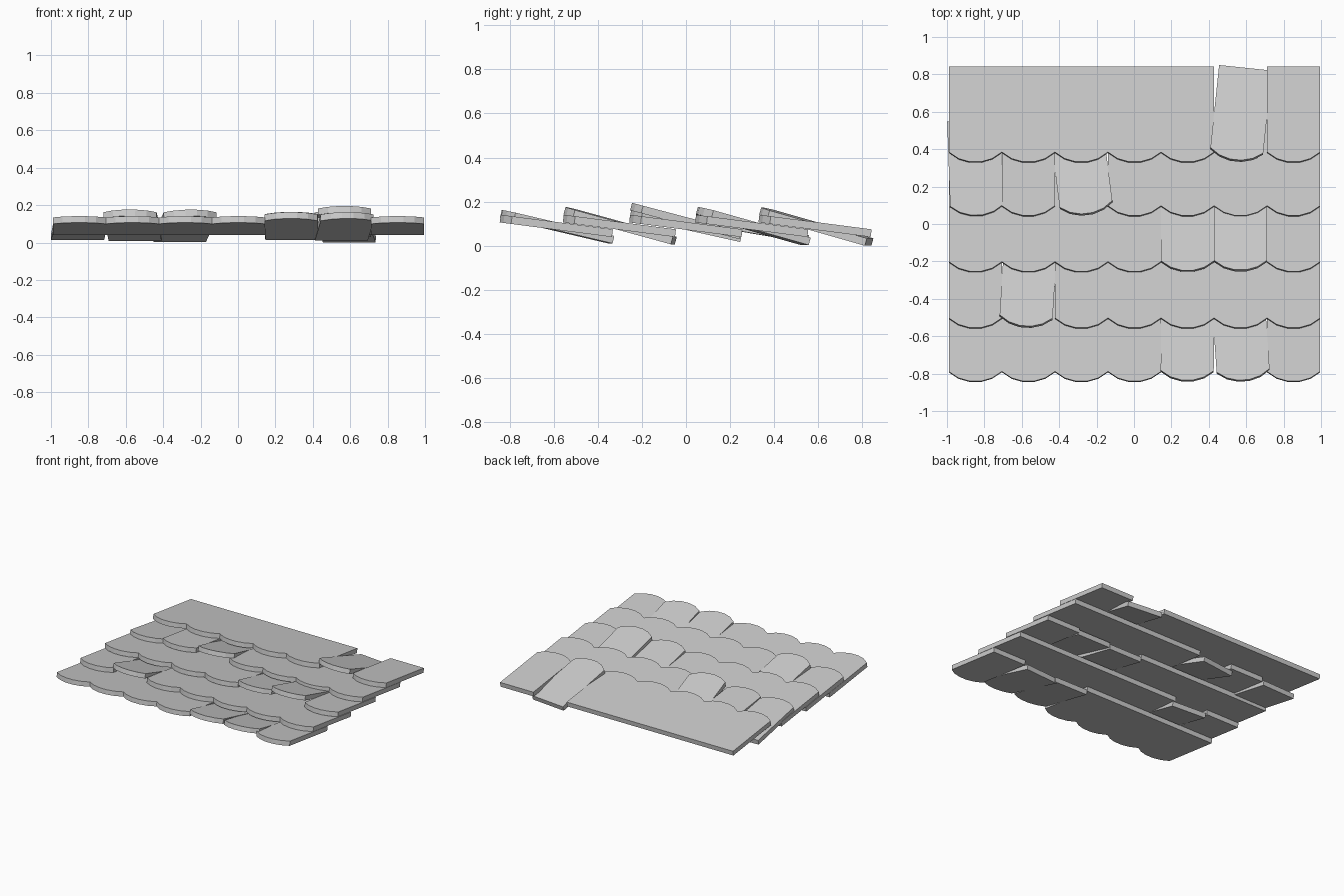
import bpy, bmesh, math
from mathutils import Matrix

if "Cube" in bpy.data.objects:
    bpy.data.objects.remove(bpy.data.objects["Cube"])

LEFT, WIDTH, LENGTH, THICK = -0.99, 0.2836, 0.513, 0.035
ROUND, SEGS, TILT, MID_Z = 0.052, 5, 7.4, 0.0905
ROWS = [-0.588, -0.302, -0.001, 0.298, 0.585]

# Loose tiles: (row, column) -> tilt, turn in degrees, lift
LOOSE = {
    (0, 4): (13.0, -0.5, -0.003),
    (0, 5): (13.2, 4.0, -0.004),
    (1, 1): (15.3, -3.6, 0.001),
    (2, 4): (12.6, 0.0, 0.000),
    (2, 5): (14.8, 0.0, 0.022),
    (3, 0): (9.6, 2.0, -0.016),
    (3, 2): (15.6, 7.2, -0.001),
    (4, 5): (15.9, -6.0, -0.003),
}


def tile_outline():
    """Square back, faceted round front."""
    half_w, half_l = WIDTH / 2, LENGTH / 2
    radius = (half_w ** 2 + ROUND ** 2) / (2 * ROUND)
    sweep = math.asin(half_w / radius)
    pts = [(half_w, half_l), (-half_w, half_l)]
    for i in range(SEGS + 1):
        a = sweep * (2 * i / SEGS - 1)
        pts.append((radius * math.sin(a), -half_l + radius * (1 - math.cos(a))))
    # push the facets forward so the flat front edge reaches the full length
    tip = min(p[1] for p in pts)
    return [(x, y - (tip + half_l) if 0 < abs(x) < half_w * 0.99 else y) for x, y in pts]


def make_tile(name, place):
    bm = bmesh.new()
    face = bm.faces.new([bm.verts.new((x, y, -THICK / 2)) for x, y in tile_outline()])
    top = bmesh.ops.extrude_face_region(bm, geom=[face])["geom"]
    bmesh.ops.translate(bm, vec=(0, 0, THICK),
                        verts=[g for g in top if isinstance(g, bmesh.types.BMVert)])
    bmesh.ops.recalc_face_normals(bm, faces=bm.faces)
    mesh = bpy.data.meshes.new(name)
    bm.to_mesh(mesh)
    bm.free()
    obj = bpy.data.objects.new(name, mesh)
    obj.matrix_world = place
    bpy.context.collection.objects.link(obj)


# Five overlapping rows of seven tiles
for r, y in enumerate(ROWS):
    for c in range(7):
        tilt, turn, lift = LOOSE.get((r, c), (TILT, 0, 0))
        place = (Matrix.Translation((LEFT + WIDTH * (c + 0.5), y, MID_Z + lift))
                 @ Matrix.Rotation(math.radians(turn), 4, 'Z')
                 @ Matrix.Rotation(math.radians(-tilt), 4, 'X'))
        make_tile(f"roof_tile_row{r + 1}_{c + 1}", place)
